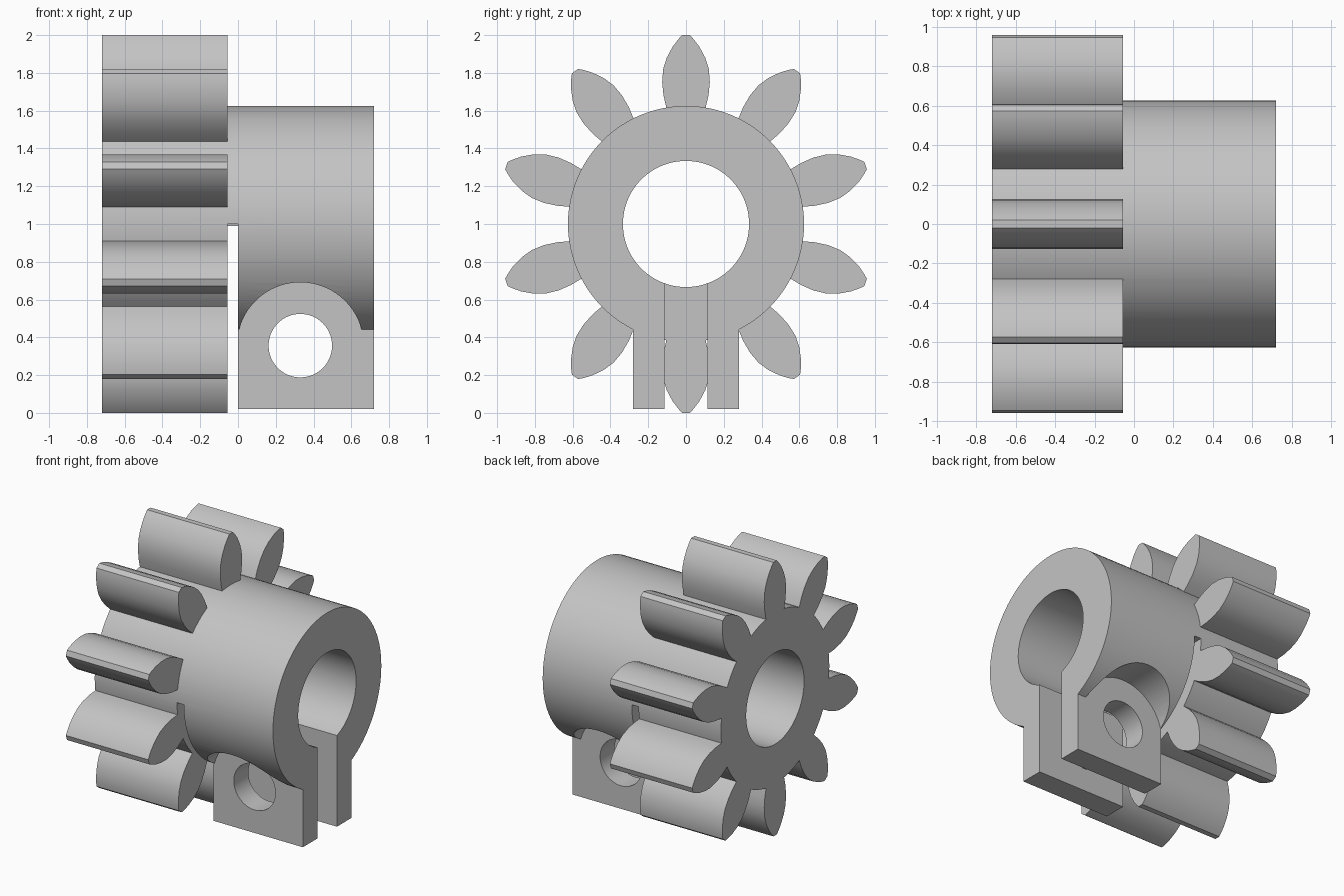
import bpy
import bmesh
from math import radians
from mathutils import Matrix, Vector

# Main dimensions
AXIS_Z = 1.0
X_BACK, X_GEAR, X_LUG, X_FRONT = -0.72, -0.055, 0.0, 0.72
HUB_R, BORE_R = 0.625, 0.334
SLOT, LUG_Y = 0.113, 0.28
BOLT_X, BOLT_Z, BOLT_R, SEAT_R = 0.33, 0.356, 0.168, 0.335
TEETH = 10
# Half tooth outline: (radius, half width)
FLANK = [(0.55, 0.09), (0.62, 0.105), (0.68, 0.119), (0.75, 0.126), (0.82, 0.121),
         (0.88, 0.102), (0.94, 0.07), (0.98, 0.039), (1.0, 0.02)]

if "Cube" in bpy.data.objects:
    bpy.data.objects.remove(bpy.data.objects["Cube"], do_unlink=True)


def to_object(name, bm):
    bmesh.ops.recalc_face_normals(bm, faces=bm.faces)
    mesh = bpy.data.meshes.new(name)
    bm.to_mesh(mesh)
    bm.free()
    obj = bpy.data.objects.new(name, mesh)
    bpy.context.collection.objects.link(obj)
    return obj


def rod(name, axis, start, end, radius, a, b, segments=96):
    """Cylinder along x (centre y=a, z=b) or along y (centre x=a, z=b)."""
    mid = (start + end) / 2
    if axis == "X":
        place = Matrix.Translation((mid, a, b)) @ Matrix.Rotation(radians(90), 4, "Y")
    else:
        place = Matrix.Translation((a, mid, b)) @ Matrix.Rotation(radians(90), 4, "X")
    bm = bmesh.new()
    bmesh.ops.create_cone(bm, cap_ends=True, segments=segments, radius1=radius,
                          radius2=radius, depth=end - start, matrix=place)
    return to_object(name, bm)


def box(name, low, high):
    low, high = Vector(low), Vector(high)
    bm = bmesh.new()
    bmesh.ops.create_cube(bm, size=1, matrix=Matrix.Translation((low + high) / 2)
                          @ Matrix.Diagonal((*(high - low), 1)))
    return to_object(name, bm)


def combine(target, tool, operation):
    mod = target.modifiers.new(tool.name, "BOOLEAN")
    mod.operation = operation
    mod.solver = "EXACT"
    mod.object = tool
    bpy.context.view_layer.objects.active = target
    bpy.ops.object.modifier_apply(modifier=mod.name)
    bpy.data.objects.remove(tool, do_unlink=True)


# Sleeve that carries both the gear and the clamp
body = rod("pinion_with_clamp", "X", X_BACK, X_FRONT, HUB_R, 0, AXIS_Z)

# Ring of teeth, each an extruded leaf-shaped outline
outline = [(w, r) for r, w in FLANK] + [(-w, r) for r, w in reversed(FLANK)]
bm = bmesh.new()
for i in range(TEETH):
    turn = Matrix.Translation((0, 0, AXIS_Z)) @ Matrix.Rotation(radians(360 * i / TEETH), 4, "X")
    face = bm.faces.new([bm.verts.new(turn @ Vector((X_BACK, y, z))) for y, z in outline])
    grown = bmesh.ops.extrude_face_region(bm, geom=[face], use_keep_orig=True)
    verts = [v for v in grown["geom"] if isinstance(v, bmesh.types.BMVert)]
    bmesh.ops.translate(bm, verts=verts, vec=(X_GEAR - X_BACK, 0, 0))
combine(body, to_object("teeth", bm), "UNION")

# Spot faces that give the bolt head and nut flat seats
for side in (-1, 1):
    start, end = sorted((side * LUG_Y, side * 0.8))
    combine(body, rod("bolt_seat", "Y", start, end, SEAT_R, BOLT_X, BOLT_Z), "DIFFERENCE")

# Clamp block, later split into two lugs by the slot
combine(body, box("clamp_lugs", (X_LUG, -LUG_Y, 0.02), (X_FRONT, LUG_Y, 0.56)), "UNION")

# Bore, clamp slot, relief cut behind the lugs, and bolt hole
combine(body, rod("bore", "X", -1, 1, BORE_R, 0, AXIS_Z), "DIFFERENCE")
combine(body, box("slot", (X_GEAR + 0.02, -SLOT, -0.1), (1, SLOT, 0.9)), "DIFFERENCE")
combine(body, box("relief", (X_GEAR, -0.8, -0.1), (X_LUG, 0.8, AXIS_Z)), "DIFFERENCE")
combine(body, rod("bolt_hole", "Y", -1, 1, BOLT_R, BOLT_X, BOLT_Z, 64), "DIFFERENCE")

# Plain grey finish
color = (0.55, 0.55, 0.55, 1)
grey = bpy.data.materials.new("plain_grey")
grey.use_nodes = True
grey.diffuse_color = color
grey.node_tree.nodes["Principled BSDF"].inputs["Base Color"].default_value = color
body.data.materials.clear()
body.data.materials.append(grey)
for poly in body.data.polygons:
    poly.material_index = 0

# Smooth curved walls, sharp machined edges
bpy.ops.object.select_all(action="DESELECT")
body.select_set(True)
bpy.context.view_layer.objects.active = body
bpy.ops.object.shade_smooth_by_angle(angle=radians(28))
